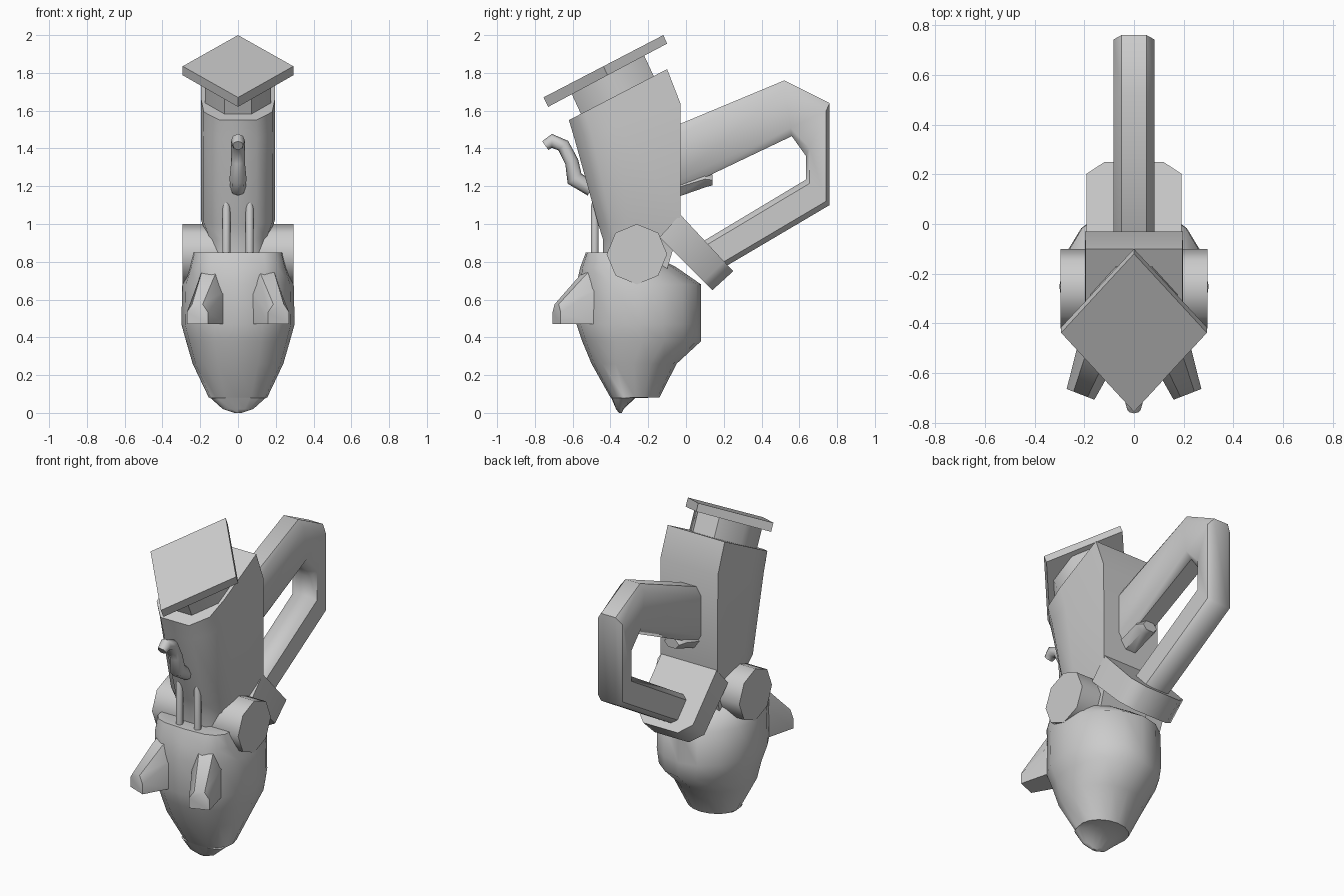
import bpy, bmesh, math
from mathutils import Vector

if "Cube" in bpy.data.objects:
    bpy.data.objects.remove(bpy.data.objects["Cube"])


def finish(name, bm, angle=50):
    bmesh.ops.recalc_face_normals(bm, faces=bm.faces)
    me = bpy.data.meshes.new(name)
    bm.to_mesh(me)
    bm.free()
    ob = bpy.data.objects.new(name, me)
    bpy.context.collection.objects.link(ob)
    bpy.ops.object.select_all(action='DESELECT')
    ob.select_set(True)
    bpy.context.view_layer.objects.active = ob
    bpy.ops.object.shade_smooth_by_angle(angle=math.radians(angle))
    return ob


def loft(name, rings, angle=50):
    """Skin a list of equal-length rings and cap both ends."""
    bm = bmesh.new()
    vs = [[bm.verts.new(p) for p in r] for r in rings]
    n = len(vs[0])
    for a, b in zip(vs, vs[1:]):
        for i in range(n):
            j = (i + 1) % n
            bm.faces.new((a[i], a[j], b[j], b[i]))
    bm.faces.new(vs[0])
    bm.faces.new(vs[-1])
    return finish(name, bm, angle)


def section(profile, front, back, w):
    """Ring spanning two (y, z) points; profile is (x factor, 0..1 front to back)."""
    f, b = Vector((0, *front)), Vector((0, *back))
    return [f.lerp(b, v) + Vector((u * w, 0, 0)) for u, v in profile]


def polygon(n, phase=0.0):
    return [(math.cos(2 * math.pi * (i + phase) / n),
             0.5 + 0.5 * math.sin(2 * math.pi * (i + phase) / n)) for i in range(n)]


def rod(name, path, radii, n=6, x=0.0, angle=50):
    """Round rod swept along (y, z) points."""
    pts = [Vector((x, *p)) for p in path]
    rings = []
    for i, p in enumerate(pts):
        t = (pts[min(i + 1, len(pts) - 1)] - pts[max(i - 1, 0)]).normalized()
        side = Vector((1, 0, 0))
        up = t.cross(side)
        rings.append([p + radii[i] * (side * math.cos(a) + up * math.sin(a))
                      for a in (2 * math.pi * k / n for k in range(n))])
    return loft(name, rings, angle)


# Lower pod: squarer towards the front, rounded at the back
pod = [(.85, -.53, -.20, .24), (.77, -.56, -.05, .26), (.68, -.58, .08, .295),
       (.47, -.58, .08, .30), (.38, -.55, .08, .275), (.26, -.50, -.05, .24),
       (.082, -.40, -.14, .155), (.078, -.395, -.27, .145), (.02, -.37, -.33, .08),
       (.0, -.355, -.34, .02)]
rings = []
for z, f, b, w in pod:
    ring = []
    for k in range(16):
        a = 2 * math.pi * k / 16
        c, s = math.cos(a), math.sin(a)
        e = (.6 if z > .7 else .85) if s < 0 else 1
        ring.append((w * math.copysign(abs(c) ** e, c),
                     (f + b) / 2 + (b - f) / 2 * math.copysign(abs(s) ** e, s), z))
    rings.append(ring)
loft("lower_pod", rings)

# Tilted main tube: flat back, chamfered front
tube_profile = [(-.5, 0), (.5, 0), (.93, .16), (1, .4), (1, 1), (-1, 1), (-1, .4), (-.93, .16)]
loft("main_tube", [section(tube_profile, f, b, w) for f, b, w in [
    ((-.62, 1.55), (-.10, 1.82), .195), ((-.59, 1.45), (-.03, 1.64), .197),
    ((-.465, 1.00), (-.03, 1.05), .195), ((-.44, .92), (-.05, .93), .16),
    ((-.44, .76), (-.10, .76), .16)]])

# Collar plate sloping down behind the tube, with clipped end
collar = [(-1, 0), (1, 0), (1, .83), (.62, 1), (-.62, 1), (-1, .83)]
loft("rear_collar", [section(collar, (-.14, .93), (.14, .65), .19),
                     section(collar, (-.03, 1.05), (.25, .75), .19)])

# Neck and diamond-shaped cap
ngon = polygon(8, .5)
loft("neck", [section(ngon, (-.57, 1.57), (-.15, 1.78), .19),
              section(ngon, (-.63, 1.70), (-.21, 1.91), .19)])
diamond = polygon(4)
loft("cap_plate", [section(diamond, (-.73, 1.62), (-.10, 1.955), .293),
                   section(diamond, (-.755, 1.67), (-.12, 2.0), .293)], 30)

# Loop handle, chamfered rectangular section between inner and outer outline
bar = [(-.6, 0), (.6, 0), (1, .15), (1, .85), (.6, 1), (-.6, 1), (-1, .85), (-1, .15)]
loft("loop_handle", [section(bar, i, o, .083) for i, o in [
    ((-.08, 1.16), (-.08, 1.51)), ((.56, 1.465), (.52, 1.76)),
    ((.635, 1.36), (.76, 1.64)), ((.635, 1.235), (.76, 1.10)),
    ((.06, .89), (.15, .74))]])

# Small stud under the upper bar
stud = polygon(6)
loft("handle_stud", [section(stud, (-.06, 1.13), (-.08, 1.24), .07),
                     section(stud, (.11, 1.19), (.09, 1.285), .07),
                     section(stud, (.14, 1.20), (.14, 1.265), .05)])

# Cross axle showing as a hub on both sides
hub = [(-.26 + .16 * math.sin(k * math.pi / 4), .84 + .16 * math.cos(k * math.pi / 4))
       for k in range(8)]
loft("side_hubs", [[(x, y, z) for y, z in hub] for x in (-.295, .295)])

# Front hook
rod("front_hook", [(-.745, 1.415), (-.71, 1.44), (-.65, 1.415), (-.605, 1.33),
                   (-.59, 1.24), (-.50, 1.185)],
    [.028, .037, .036, .036, .045, .04], 8)

# Mirrored splayed pegs and upright pins
for s, side in ((-1, "left"), (1, "right")):
    out, across = Vector((.36 * s, -.93, 0)), Vector((.93, .36 * s, 0))
    rings = []
    for cx, cy, hw, z0, z1 in [(.11, -.40, .09, .47, .84), (.145, -.51, .085, .47, .77),
                               (.215, -.685, .06, .47, .575)]:
        c = Vector((cx * s, cy, 0))
        rings.append([c + across * (hw * u) + Vector((0, 0, z0 + (z1 - z0) * v))
                      for u, v in [(-1, 0), (1, 0), (1, .6), (.5, 1), (-.5, 1), (-1, .6)]])
    loft(side + "_peg", rings)
    rod(side + "_pin", [(-.483, .80), (-.483, 1.09), (-.483, 1.145)],
        [.021, .021, .005], 8, .062 * s)
